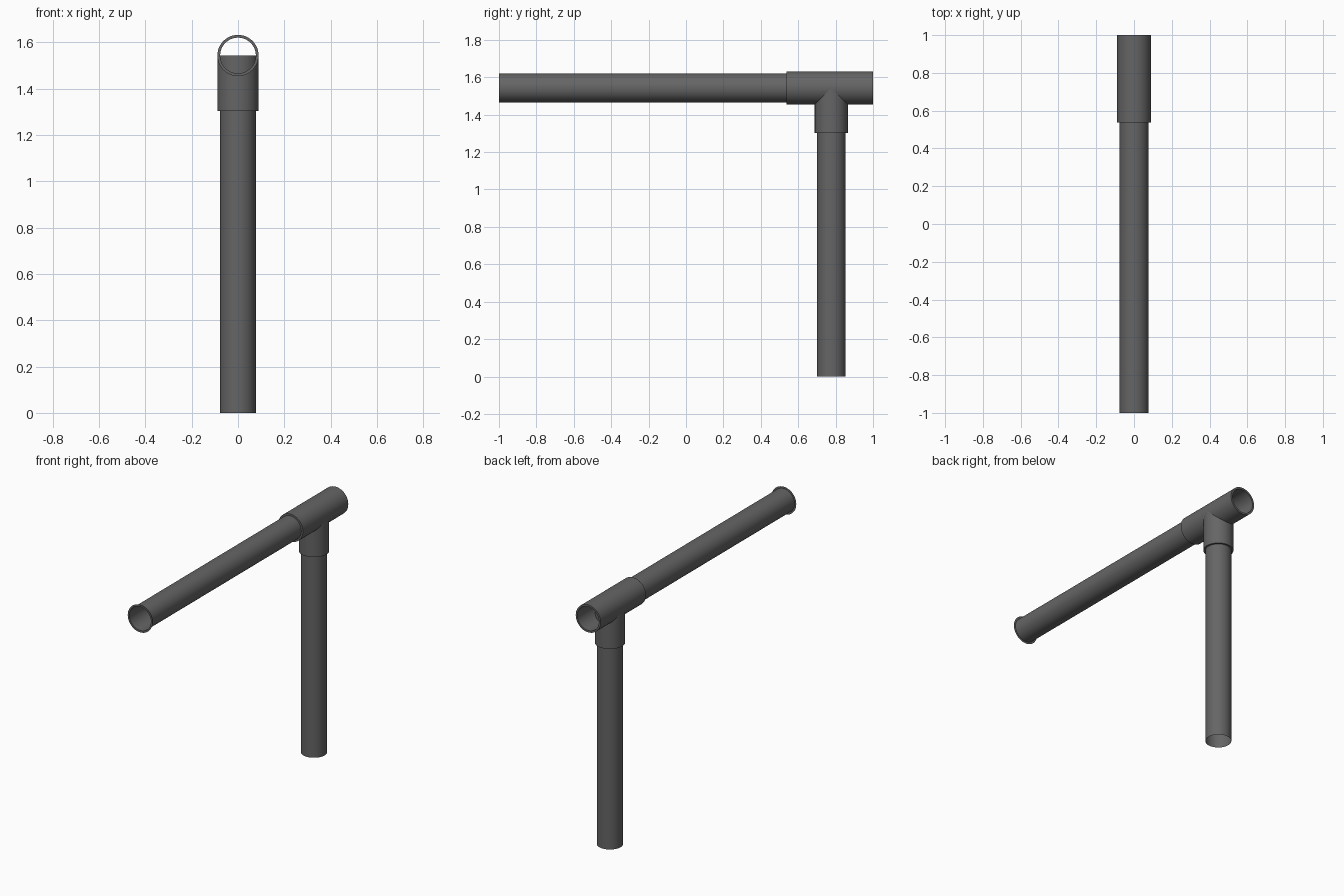
import bpy, bmesh, math
from mathutils import Matrix

if "Cube" in bpy.data.objects:
    bpy.data.objects.remove(bpy.data.objects["Cube"])

grey = bpy.data.materials.new("dark grey plastic")
grey.diffuse_color = (0.13, 0.13, 0.13, 1)
grey.use_nodes = True
grey.node_tree.nodes["Principled BSDF"].inputs["Base Color"].default_value = grey.diffuse_color

SIDES = 48
R_PIPE, R_FIT = 0.077, 0.089
AXIS_Z, BRANCH_Y = 1.543, 0.777


def lathe(name, profile, matrix):
    """Revolve (radius, height) points round the local z axis, open ended."""
    bm = bmesh.new()
    rings = []
    for r, h in profile:
        rings.append([bm.verts.new((r * math.cos(2 * math.pi * i / SIDES),
                                    r * math.sin(2 * math.pi * i / SIDES), h))
                      for i in range(SIDES)])
    for a, b in zip(rings, rings[1:]):
        for i in range(SIDES):
            j = (i + 1) % SIDES
            bm.faces.new((a[i], a[j], b[j], b[i]))
    bm.transform(matrix)
    me = bpy.data.meshes.new(name)
    bm.to_mesh(me)
    bm.free()
    me.materials.append(grey)
    ob = bpy.data.objects.new(name, me)
    bpy.context.collection.objects.link(ob)
    bpy.ops.object.select_all(action='DESELECT')
    ob.select_set(True)
    bpy.context.view_layer.objects.active = ob
    bpy.ops.object.shade_smooth_by_angle(angle=math.radians(35))
    return ob


along_y = Matrix.Translation((0, 0, AXIS_Z)) @ Matrix.Rotation(-math.pi / 2, 4, 'X')
upright = Matrix.Translation((0, BRANCH_Y, 0))

# Horizontal pipe with a paper-thin lip at its front end
lathe("horizontal_pipe", [(R_FIT, -1), (R_PIPE, -1), (R_PIPE, 1)], along_y)
# Tee fitting sleeve, with rims down to the pipe
lathe("tee_sleeve", [(R_PIPE, 0.537), (R_FIT, 0.537), (R_FIT, 1), (R_PIPE, 1)], along_y)
# Vertical pipe, open at the bottom
lathe("vertical_pipe", [(R_PIPE, 0), (R_PIPE, 1.303)], upright)
# Tee branch reaching the middle of the sleeve
lathe("tee_branch", [(R_PIPE, 1.303), (R_FIT, 1.303), (R_FIT, AXIS_Z)], upright)
